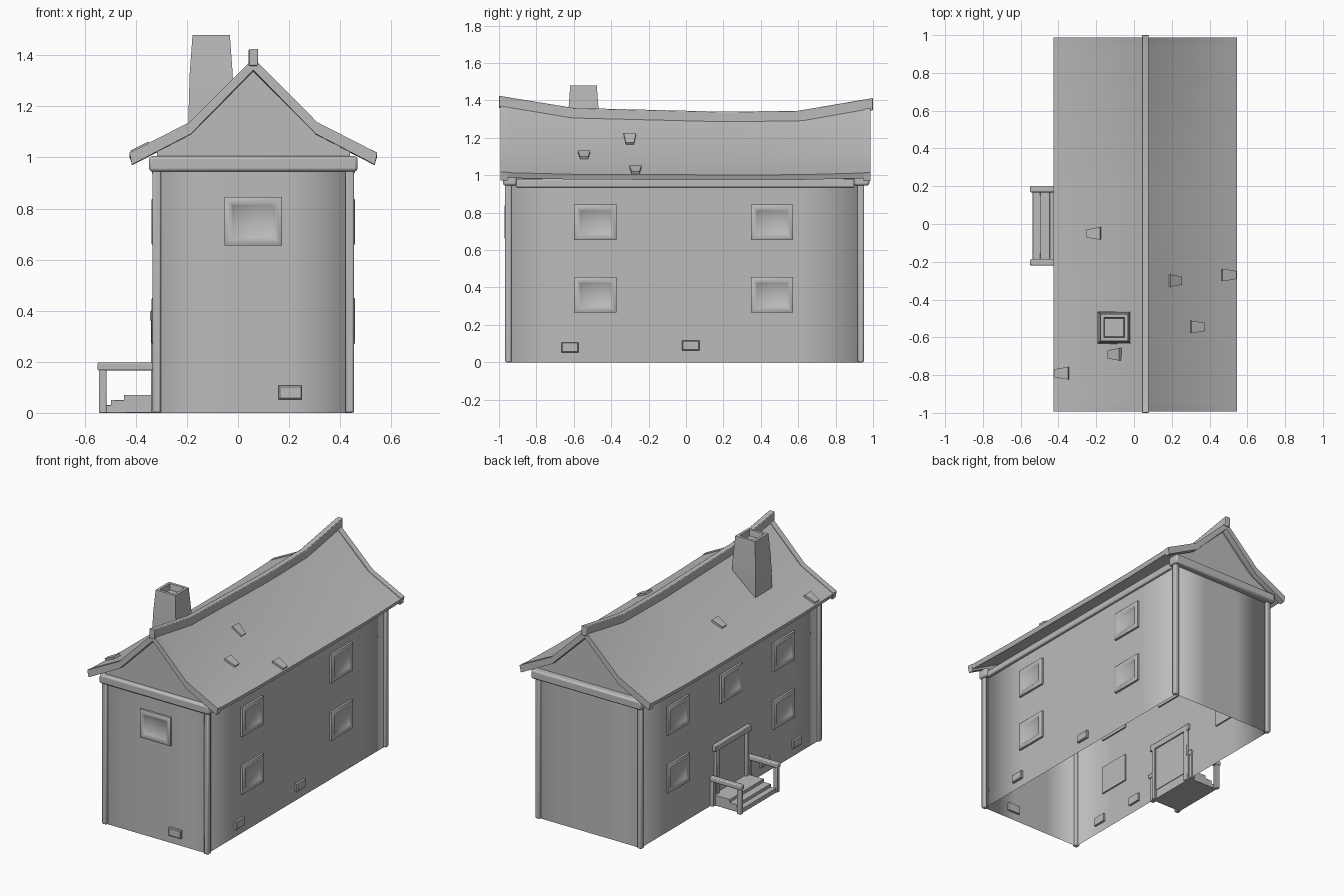
import bpy, bmesh, math
from mathutils import Matrix, Vector

cube = bpy.data.objects.get("Cube")
if cube:
    bpy.data.objects.remove(cube, do_unlink=True)

grey = bpy.data.materials.new("plain_grey")
grey.use_nodes = True
grey.diffuse_color = (0.5, 0.5, 0.5, 1)
grey.node_tree.nodes["Principled BSDF"].inputs["Base Color"].default_value = (0.5, 0.5, 0.5, 1)

CX = 0.06                        # x of the ridge line
LEFT, RIGHT = CX - 0.378, CX + 0.378
FRONT, BACK = -0.95, 0.935


def finish(name, bm, angle=40, bevel=0.0):
    bmesh.ops.recalc_face_normals(bm, faces=bm.faces)
    mesh = bpy.data.meshes.new(name)
    bm.to_mesh(mesh)
    bm.free()
    mesh.materials.append(grey)
    ob = bpy.data.objects.new(name, mesh)
    bpy.context.collection.objects.link(ob)
    if bevel:
        mod = ob.modifiers.new("bevel", "BEVEL")
        mod.width, mod.segments = bevel, 2
    bpy.ops.object.select_all(action="DESELECT")
    ob.select_set(True)
    bpy.context.view_layer.objects.active = ob
    bpy.ops.object.shade_smooth_by_angle(angle=math.radians(angle))
    return ob


def box(name, x, y, z, bevel=0.004):
    """Box given by its (min, max) ranges."""
    bm = bmesh.new()
    bmesh.ops.create_cube(bm, size=1)
    for v in bm.verts:
        v.co = [(a + b) / 2 + c * (b - a) for (a, b), c in zip((x, y, z), v.co)]
    return finish(name, bm, 40, bevel)


def loft(name, rings, matrix, angle=40):
    """Stack of rectangles (half width, half height, level), capped at both ends."""
    bm = bmesh.new()
    loops = [[bm.verts.new(matrix @ Vector((sx * w, sy * h, z)))
              for sx, sy in ((-1, -1), (1, -1), (1, 1), (-1, 1))] for w, h, z in rings]
    for a, b in zip(loops, loops[1:]):
        for i in range(4):
            j = (i + 1) % 4
            bm.faces.new((a[i], a[j], b[j], b[i]))
    bm.faces.new(loops[0])
    bm.faces.new(loops[-1])
    return finish(name, bm, angle)


def frame_at(pos, out, up=(0, 0, 1)):
    out, up = Vector(out).normalized(), Vector(up)
    side = up.cross(out).normalized()
    up = out.cross(side)
    m = Matrix((side, up, out)).transposed().to_4x4()
    m.translation = pos
    return m


# Roof shape: sagging stations along y, kinked profile across x
STATIONS = ((-0.99, 0), (-0.6, 0.065), (0.2, 0.085), (0.6, 0.08), (0.985, 0.012))
PROFILE = ((0, 1.385, 1), (0.25, 1.135, 0.3), (0.485, 1.015, 0.15))


def lerp_table(table, t):
    for (a, u), (b, v) in zip(table, table[1:]):
        if t <= b:
            break
    return u + (v - u) * (t - a) / (b - a)


def roof_top(dx, y):
    sag = lerp_table(STATIONS, y)
    return lerp_table([(d, z - sag * f) for d, z, f in PROFILE], abs(dx))


def roof_piece(name, ys, thick, lift=0.0):
    bm = bmesh.new()
    offsets = [-d for d, _, _ in PROFILE[:0:-1]] + [d for d, _, _ in PROFILE]
    loops = []
    for y in ys:
        top = [(CX + d, y, roof_top(d, y) + lift) for d in offsets]
        low = [(CX + d * 0.98, y, roof_top(d, y) + lift - thick) for d in reversed(offsets)]
        loops.append([bm.verts.new(p) for p in top + low])
    n = len(loops[0])
    for a, b in zip(loops, loops[1:]):
        for i in range(n):
            j = (i + 1) % n
            bm.faces.new((a[i], a[j], b[j], b[i]))
    for loop in (loops[0], loops[-1]):
        for i in range(n // 2 - 1):
            bm.faces.new((loop[i], loop[i + 1], loop[n - 2 - i], loop[n - 1 - i]))
    return finish(name, bm, 50)


roof_piece("roof", [y for y, _ in STATIONS], 0.028)
roof_piece("front_gable_trim", (-0.992, -0.955), 0.046, 0.003)
roof_piece("back_gable_trim", (0.95, 0.987), 0.046, 0.003)

# Ridge beam follows the sag
bm = bmesh.new()
loops = []
for y, sag in STATIONS:
    z = 1.425 - sag
    y = math.copysign(1, y) if abs(y) > 0.9 else y
    loops.append([bm.verts.new((CX + dx, y, z + dz)) for dx, dz in
                  ((-0.018, -0.065), (0.018, -0.065), (0.018, 0), (-0.018, 0))])
for a, b in zip(loops, loops[1:]):
    for i in range(4):
        bm.faces.new((a[i], a[(i + 1) % 4], b[(i + 1) % 4], b[i]))
bm.faces.new(loops[0])
bm.faces.new(loops[-1])
finish("ridge_beam", bm, 40, 0.004)

# Walls: open shell without a floor, softly shaded round the corners
xs = [LEFT, CX - 0.13, CX + 0.13, RIGHT]
ys = [FRONT, -0.6, 0, 0.6, BACK]
outline = ([(x, FRONT) for x in xs] + [(RIGHT, y) for y in ys[1:]]
           + [(x, BACK) for x in xs[-2::-1]] + [(LEFT, y) for y in ys[-2:0:-1]])
bm = bmesh.new()
low = [bm.verts.new((x, y, 0)) for x, y in outline]
high = [bm.verts.new((x, y, 0.99)) for x, y in outline]
for i in range(len(outline)):
    j = (i + 1) % len(outline)
    bm.faces.new((low[i], low[j], high[j], high[i]))
finish("walls", bm, 120)

# Gables and the beams below them
for end, y, b0, b1 in (("front", FRONT, -0.978, -0.905), ("back", BACK, 0.897, 0.98)):
    bm = bmesh.new()
    bm.faces.new([bm.verts.new((CX + d, y, z)) for d, z in
                  ((-0.378, 0.97), (0.378, 0.97), (0.378, 1.05), (0.25, 1.11),
                   (0, 1.35), (-0.25, 1.11), (-0.378, 1.05))])
    finish(end + "_gable", bm)
    box(end + "_gable_beam", (-0.348, 0.468), (b0, b1), (0.945, 1.005), 0.012)
for side, x in (("left", RIGHT), ("right", LEFT)):
    box(side + "_eave_beam", (x - 0.02, x + 0.02), (-0.91, 0.9), (0.935, 0.98), 0.008)
    for end, y in (("front", FRONT), ("back", BACK)):
        box(f"{end}_{side}_corner_post", (x - 0.017, x + 0.017),
            (y - 0.017, y + 0.017), (0, 0.955), 0.008)

# Windows: raised frame with a recessed pane
WINDOW = ((0.113, 0.095, -0.01), (0.113, 0.095, 0.014), (0.104, 0.086, 0.02),
          (0.09, 0.071, 0.02), (0.08, 0.061, 0.012), (0.066, 0.047, 0.003))


def window(name, pos, out):
    loft(name, WINDOW, frame_at(pos, out), 50)


window("front_window", (CX, FRONT, 0.75), (0, -1, 0))
for z, floor in ((0.36, "lower"), (0.748, "upper")):
    for y, end in ((-0.485, "front"), (0.46, "back")):
        window(f"{floor}_{end}_left_window", (RIGHT, y, z), (1, 0, 0))
    for y, end in ((-0.57, "front"), (0.55, "back")):
        window(f"{floor}_{end}_right_window", (LEFT, y, z), (-1, 0, 0))
window("upper_middle_right_window", (LEFT, -0.015, 0.748), (-1, 0, 0))

# Loose bricks in the walls
BRICK = ((0.046, 0.027, -0.015), (0.046, 0.027, 0.012), (0.041, 0.022, 0.017))
for i, (pos, out) in enumerate((
        ((0.205, FRONT, 0.08), (0, -1, 0)),
        ((RIGHT, -0.62, 0.08), (1, 0, 0)), ((RIGHT, 0.025, 0.09), (1, 0, 0)),
        ((LEFT, -0.71, 0.085), (-1, 0, 0)), ((LEFT, -0.37, 0.085), (-1, 0, 0)))):
    loft(f"wall_brick_{i + 1}", BRICK, frame_at(pos, out))

# Raised roof tiles, wider uphill
for i, (x, y) in enumerate(((-0.21, -0.05), (0.215, -0.3), (0.5, -0.27),
                            (0.335, -0.545), (-0.1, -0.69), (-0.38, -0.79))):
    dx = x - CX
    slope = (roof_top(dx + 0.01, y) - roof_top(dx - 0.01, y)) / 0.02
    out = Vector((-slope, 0, 1))
    uphill = Vector((-math.copysign(1, dx), 0, abs(slope)))
    m = frame_at((x, y, roof_top(dx, y)), out, uphill)
    tile = loft(f"roof_tile_{i + 1}", ((0.033, 0.04, -0.01), (0.033, 0.04, 0.014)), m)
    inv = m.inverted()
    for v in tile.data.vertices:
        p = inv @ v.co
        p.x *= 1 if p.y > 0 else 0.65
        v.co = m @ p

# Chimney with a hollow top
loft("chimney", ((0.088, 0.086, 1.08), (0.088, 0.086, 1.2), (0.084, 0.082, 1.33),
                 (0.073, 0.071, 1.48), (0.055, 0.053, 1.48), (0.05, 0.048, 1.44)),
     Matrix.Translation((-0.105, -0.548, 0)))

# Doorway
DOOR_Y = -0.015
box("door", (LEFT - 0.006, LEFT + 0.004), (DOOR_Y - 0.15, DOOR_Y + 0.15), (0.06, 0.37), 0)
for s in (-1, 1):
    y = DOOR_Y + s * 0.157
    box("door_jamb", (LEFT - 0.022, LEFT + 0.015), (y - 0.016, y + 0.016), (0.0, 0.37))
box("door_lintel", (LEFT - 0.026, LEFT + 0.015), (DOOR_Y - 0.19, DOOR_Y + 0.19), (0.36, 0.4))

# Steps and railings
for i, (x, z) in enumerate(((-0.447, 0.07), (-0.498, 0.05), (-0.537, 0.03))):
    box(f"step_{i + 1}", (x, LEFT), (-0.19, 0.175), (0, z), 0.003)
for side, y in (("front", -0.203), ("back", 0.185)):
    box(side + "_rail", (-0.55, LEFT + 0.015), (y - 0.017, y + 0.017), (0.166, 0.198), 0.006)
    for x in (-0.53, LEFT - 0.008):
        box(side + "_rail_post", (x - 0.015, x + 0.015), (y - 0.014, y + 0.014), (0, 0.17))
